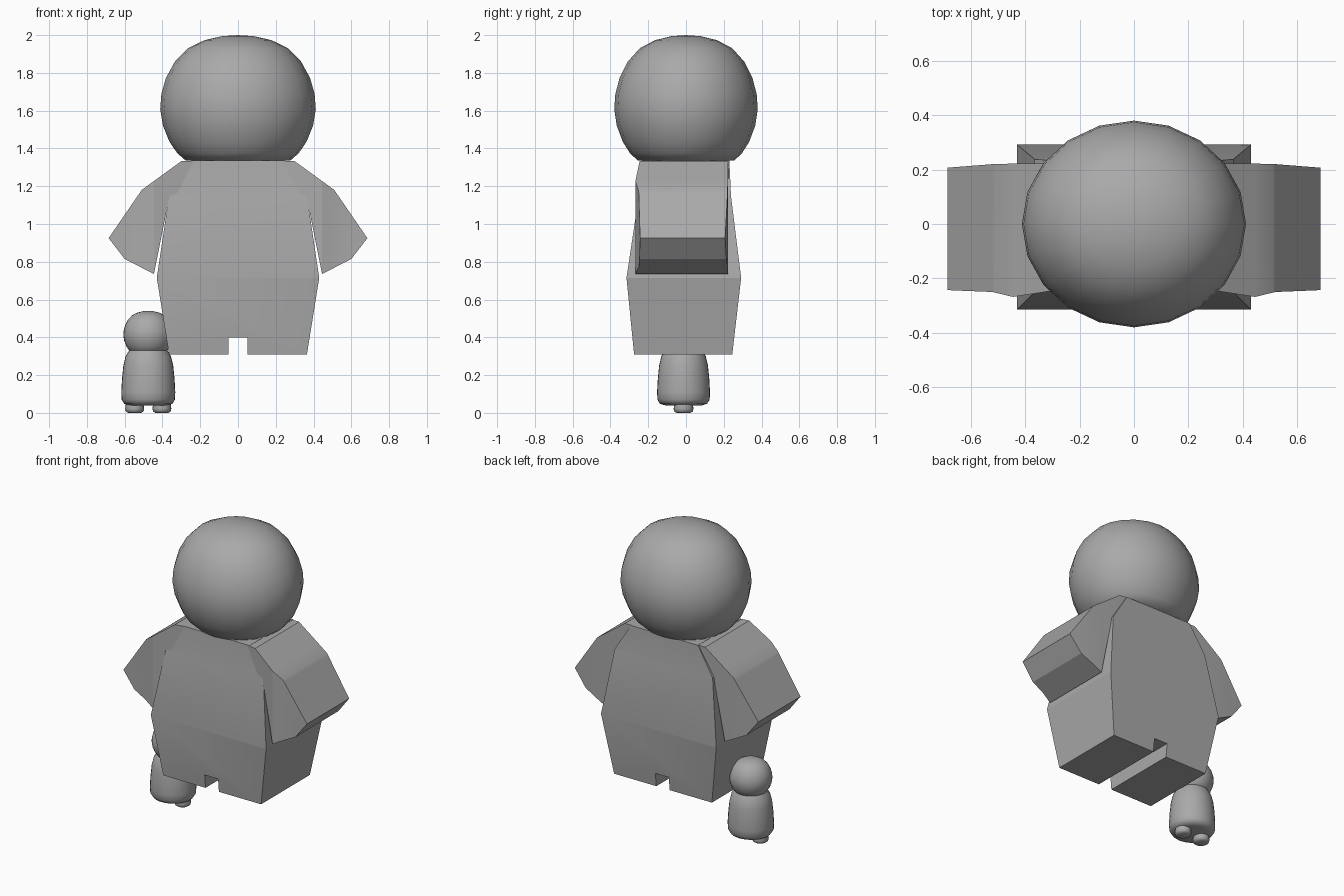
import bpy, bmesh, math
from mathutils import Matrix, Vector

default = bpy.data.objects.get("Cube")
if default:
    bpy.data.objects.remove(default, do_unlink=True)

GREY = (0.4, 0.4, 0.4, 1)
clay = bpy.data.materials.new("clay_grey")
clay.use_nodes = True
clay.diffuse_color = GREY
clay.node_tree.nodes["Principled BSDF"].inputs["Base Color"].default_value = GREY


def finish(bm, name, angle):
    bmesh.ops.recalc_face_normals(bm, faces=bm.faces[:])
    mesh = bpy.data.meshes.new(name)
    bm.to_mesh(mesh)
    bm.free()
    mesh.materials.append(clay)
    ob = bpy.data.objects.new(name, mesh)
    bpy.context.collection.objects.link(ob)
    bpy.ops.object.select_all(action='DESELECT')
    ob.select_set(True)
    bpy.context.view_layer.objects.active = ob
    bpy.ops.object.shade_smooth_by_angle(angle=math.radians(angle))
    return ob


def interpolate(table, t):
    """Front and back depth at t from rows of (t, front, back)."""
    for (t0, f0, b0), (t1, f1, b1) in zip(table, table[1:]):
        if t <= t1:
            k = max(0, (t - t0) / (t1 - t0))
            return f0 + k * (f1 - f0), b0 + k * (b1 - b0)
    return table[-1][1:]


def slab(name, outline, axis, depths):
    """Extrude a front outline along y, with a depth that varies along an axis."""
    bm = bmesh.new()
    face = bm.faces.new([bm.verts.new((x, -1, z)) for x, z in outline])
    ext = bmesh.ops.extrude_face_region(bm, geom=[face])["geom"]
    for v in ext:
        if isinstance(v, bmesh.types.BMVert):
            v.co.y = 1
    normal = Vector((0, 0, 0))
    normal[axis] = 1
    for row in depths[1:-1]:
        bmesh.ops.bisect_plane(bm, geom=bm.verts[:] + bm.edges[:] + bm.faces[:],
                               plane_co=normal * row[0], plane_no=normal)
    for v in bm.verts:
        v.co.y = interpolate(depths, v.co[axis])[v.co.y > 0]
    return finish(bm, name, 20)


def lathe(name, profile, segments, scale, origin):
    """Spin (radius, height) points around z, then scale and place."""
    bm = bmesh.new()
    verts = [bm.verts.new((r, 0, z)) for r, z in profile]
    edges = [bm.edges.new(pair) for pair in zip(verts, verts[1:])]
    bmesh.ops.spin(bm, geom=verts + edges, cent=(0, 0, 0), axis=(0, 0, 1),
                   angle=math.tau, steps=segments)
    bmesh.ops.remove_doubles(bm, verts=bm.verts[:], dist=0.0005)
    bmesh.ops.scale(bm, vec=scale, verts=bm.verts[:])
    bmesh.ops.translate(bm, vec=origin, verts=bm.verts[:])
    return finish(bm, name, 50)


# Large figure: blocky torso with a slot between the legs
half = [(0.05, 0.4), (0.05, 0.31), (0.365, 0.31), (0.43, 0.715),
        (0.365, 1.15), (0.25, 1.335)]
slab("large_torso", half + [(-x, z) for x, z in reversed(half)], 2,
     [(0.31, -0.275, 0.245), (0.715, -0.315, 0.292),
      (1.15, -0.25, 0.238), (1.335, -0.235, 0.23)])

# Large figure: stubby arms
arm = [(0.2, 1.335), (0.30, 1.333), (0.51, 1.18), (0.685, 0.925),
       (0.60, 0.815), (0.445, 0.735), (0.362, 1.15), (0.2, 1.2)]
arm_depths = [(0.2, -0.23, 0.225), (0.445, -0.268, 0.222),
              (0.52, -0.25, 0.22), (0.685, -0.243, 0.207)]
for side, s in (("left", 1), ("right", -1)):
    ob = slab("large_arm_" + side, arm, 0, arm_depths)
    if s < 0:
        ob.data.transform(Matrix.Scale(-1, 4, (1, 0, 0)))
        ob.data.flip_normals()

# Heads share one rounded profile
head = [(0, 0), (0.67, 0), (0.78, 0.06), (0.88, 0.15), (0.965, 0.28), (1, 0.41),
        (0.985, 0.53), (0.925, 0.66), (0.81, 0.79), (0.645, 0.895),
        (0.43, 0.96), (0.2, 0.992), (0, 1)]
lathe("large_head", head, 20, (0.412, 0.38, 0.665), (0, 0, 1.335))

# Small figure: rounded head and body
SMALL = Vector((-0.475, -0.013, 0))
lathe("small_head", head, 32, (0.132, 0.132, 0.22), SMALL + Vector((0, 0, 0.32)))
body = [(0, 0.04), (0.1, 0.04), (0.127, 0.048), (0.141, 0.07), (0.143, 0.11),
        (0.139, 0.18), (0.132, 0.25), (0.12, 0.3), (0.1, 0.333), (0, 0.335)]
lathe("small_body", body, 32, (1, 0.98, 1), SMALL)

# Small figure: mitten arms and round feet
foot = [(0, 0), (0.035, 0), (0.047, 0.008), (0.05, 0.022), (0.047, 0.045), (0, 0.06)]
for side, s in (("left", 1), ("right", -1)):
    bm = bmesh.new()
    for x, z, r in ((0.085, 0.28, 0.045), (0.15, 0.21, 0.058)):
        place = Matrix.Translation(SMALL + Vector((s * x, 0, z)))
        bmesh.ops.create_uvsphere(bm, u_segments=20, v_segments=12, radius=r,
                                  matrix=place @ Matrix.Diagonal((1, 1.08, 1, 1)))
    bmesh.ops.delete(bm, geom=bm.faces[:], context='FACES_KEEP_BOUNDARY')
    hull = bmesh.ops.convex_hull(bm, input=bm.verts[:])
    loose = [g for g in hull["geom_interior"] if isinstance(g, bmesh.types.BMVert)]
    bmesh.ops.delete(bm, geom=loose, context='VERTS')
    finish(bm, "small_arm_" + side, 60)
    lathe("small_foot_" + side, foot, 20, (1, 1.05, 1),
          SMALL + Vector((s * 0.072, 0, 0)))
